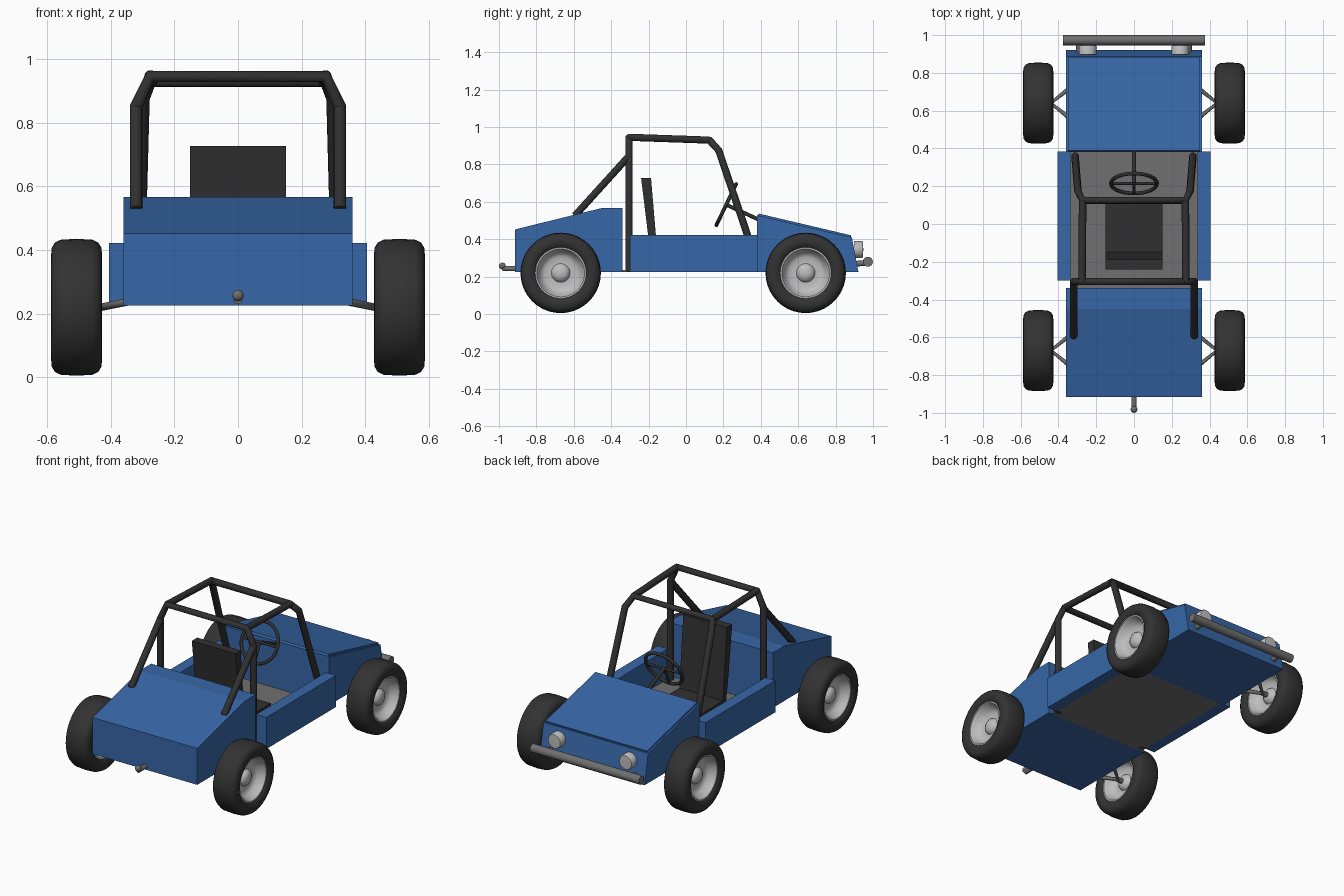
import bpy, bmesh, math
from mathutils import Vector, Matrix

if "Cube" in bpy.data.objects:
    bpy.data.objects.remove(bpy.data.objects["Cube"])


def material(name, rgb):
    m = bpy.data.materials.new(name)
    m.diffuse_color = (*rgb, 1)
    m.use_nodes = True
    m.node_tree.nodes["Principled BSDF"].inputs["Base Color"].default_value = m.diffuse_color
    return m


BLUE = material("body blue", (0.038, 0.135, 0.385))
BLACK = material("tube black", (0.030, 0.030, 0.030))
RUBBER = material("tyre rubber", (0.032, 0.032, 0.032))
GREY = material("chassis grey", (0.16, 0.16, 0.16))
SILVER = material("rim silver", (0.52, 0.52, 0.52))


def add_mesh(name, bm, mat, smooth=False):
    bmesh.ops.recalc_face_normals(bm, faces=bm.faces)
    me = bpy.data.meshes.new(name)
    bm.to_mesh(me)
    bm.free()
    me.materials.append(mat)
    ob = bpy.data.objects.new(name, me)
    bpy.context.collection.objects.link(ob)
    if smooth:
        bpy.ops.object.select_all(action='DESELECT')
        ob.select_set(True)
        bpy.context.view_layer.objects.active = ob
        bpy.ops.object.shade_smooth_by_angle(angle=math.radians(40))
    return ob


def extrude_side(name, profile, x0, x1, mat):
    """Closed (y, z) side profile extruded from x0 to x1."""
    bm = bmesh.new()
    face = bm.faces.new([bm.verts.new((x0, y, z)) for y, z in profile])
    ext = bmesh.ops.extrude_face_region(bm, geom=[face])
    moved = [v for v in ext['geom'] if isinstance(v, bmesh.types.BMVert)]
    bmesh.ops.translate(bm, verts=moved, vec=(x1 - x0, 0, 0))
    return add_mesh(name, bm, mat)


def box(name, x0, x1, y0, y1, z0, z1, mat):
    return extrude_side(name, [(y0, z0), (y1, z0), (y1, z1), (y0, z1)], x0, x1, mat)


def tube(name, points, r, mat, cyclic=False):
    cu = bpy.data.curves.new(name, 'CURVE')
    cu.dimensions = '3D'
    cu.bevel_depth = r
    cu.bevel_resolution = 3
    cu.use_fill_caps = True
    sp = cu.splines.new('POLY')
    sp.points.add(len(points) - 1)
    for p, co in zip(sp.points, points):
        p.co = (*co, 1)
    sp.use_cyclic_u = cyclic
    cu.materials.append(mat)
    ob = bpy.data.objects.new(name, cu)
    bpy.context.collection.objects.link(ob)
    return ob


def lathe_x(name, profile, centre, mat, steps=40):
    """(x, radius) profile spun around the x axis."""
    bm = bmesh.new()
    vs = [bm.verts.new((x, 0, r)) for x, r in profile]
    es = [bm.edges.new(pair) for pair in zip(vs, vs[1:])]
    bmesh.ops.spin(bm, geom=vs + es, cent=(0, 0, 0), axis=(1, 0, 0),
                   angle=2 * math.pi, steps=steps)
    bmesh.ops.remove_doubles(bm, verts=bm.verts, dist=1e-4)
    ob = add_mesh(name, bm, mat, True)
    ob.location = centre
    return ob


# Body shells, hood panel, side sills and cockpit floor
extrude_side("rear_body", [(-0.915, 0.225), (-0.34, 0.225), (-0.34, 0.567),
                           (-0.45, 0.567), (-0.915, 0.452)], -0.36, 0.36, BLUE)
extrude_side("front_body", [(0.38, 0.225), (0.922, 0.225), (0.887, 0.41),
                            (0.38, 0.528)], -0.36, 0.36, BLUE)
extrude_side("hood_panel", [(0.38, 0.525), (0.88, 0.409), (0.883, 0.421),
                            (0.39, 0.537)], -0.35, 0.35, BLUE)
for side, label in ((-1, "left"), (1, "right")):
    box(label + "_side_sill", side * 0.335, side * 0.405, -0.30, 0.385, 0.225, 0.422, BLUE)
box("cockpit_floor", -0.335, 0.335, -0.34, 0.38, 0.225, 0.235, GREY)

# Seat
box("seat_cushion", -0.15, 0.15, -0.17, 0.11, 0.235, 0.285, BLACK)
extrude_side("seat_back", [(-0.175, 0.235), (-0.145, 0.235), (-0.187, 0.727),
                           (-0.24, 0.727), (-0.20, 0.40)], -0.15, 0.15, BLACK)

# Roll cage
R = 0.02


def mirrored_path(half):
    return [(-x, y, z) for x, y, z in half] + half[::-1]


tube("main_hoop", mirrored_path([(0.32, -0.305, 0.225), (0.32, -0.305, 0.85),
                                 (0.275, -0.305, 0.945)]), R, BLACK)
tube("front_hoop", mirrored_path([(0.312, 0.36, 0.33), (0.297, 0.175, 0.875),
                                  (0.272, 0.125, 0.93)]), R, BLACK)
for side, label in ((-1, "left"), (1, "right")):
    tube(label + "_roof_rail", [(side * 0.275, -0.305, 0.945),
                                (side * 0.272, 0.125, 0.93)], R, BLACK)
    tube(label + "_rear_brace", [(side * 0.32, -0.305, 0.845),
                                 (side * 0.32, -0.595, 0.525)], R, BLACK)

# Steering wheel and column
hub = Vector((0, 0.215, 0.585))
up = Vector((0, 0.11, 0.23)).normalized()
across = Vector((1, 0, 0))


def on_rim(a, r=0.122):
    return hub + r * (math.cos(a) * across + math.sin(a) * up)


tube("steering_rim", [on_rim(i * math.tau / 32) for i in range(32)], 0.01, BLACK, True)
tube("steering_spoke", [on_rim(0), on_rim(math.pi)], 0.008, BLACK)
tube("steering_lower_spoke", [hub, on_rim(-math.pi / 2)], 0.008, BLACK)
tube("steering_column", [hub, (0, 0.40, 0.50)], 0.011, BLACK)

# Wheels with wishbones
tyre = [(-0.06, 0.13), (-0.074, 0.145), (-0.08, 0.165), (-0.078, 0.187),
        (-0.068, 0.203), (-0.05, 0.212), (0, 0.215)]
tyre += [(-x, r) for x, r in tyre[-2::-1]]
tyre += [(0.05, 0.125), (-0.05, 0.125), (-0.06, 0.13)]
rim = [(0.04, 0), (0.038, 0.025), (0.028, 0.042), (0.012, 0.05), (0.01, 0.085),
       (0.022, 0.105), (0.048, 0.118), (0.066, 0.128), (0.066, 0.137)]
rim += [(-x, r) for x, r in rim[::-1]]
for y, end in ((-0.67, "rear"), (0.64, "front")):
    for side, label in ((-1, "left"), (1, "right")):
        name = end + "_" + label
        centre = (side * 0.507, y, 0.22)
        lathe_x(name + "_tyre", tyre, centre, RUBBER)
        lathe_x(name + "_rim", rim, centre, SILVER)
        apex = (side * 0.44, y, 0.218)
        tube(name + "_wishbone", [(side * 0.34, y - 0.08, 0.238), apex,
                                  (side * 0.34, y + 0.08, 0.238)], 0.012, GREY)
        tube(name + "_spindle", [apex, (side * 0.50, y, 0.22)], 0.016, GREY)

# Bumper, its mounts and the headlights
tube("bumper", [(-0.375, 0.973, 0.28), (0.375, 0.973, 0.28)], 0.027, GREY)
for side, label in ((-1, "left"), (1, "right")):
    tube(label + "_bumper_mount", [(side * 0.29, 0.90, 0.268),
                                   (side * 0.29, 0.973, 0.275)], 0.016, GREY)
    lamp = lathe_x(label + "_headlight", [(-0.03, 0), (-0.03, 0.046), (0.012, 0.046),
                                          (0.018, 0.042), (0.02, 0)],
                   (side * 0.245, 0.928, 0.345), SILVER, 24)
    lamp.rotation_euler = (0, 0, math.pi / 2)

# Tow hitch
tube("hitch_bar", [(0, -0.90, 0.243), (0, -0.982, 0.243)], 0.014, GREY)
bm = bmesh.new()
bmesh.ops.create_uvsphere(bm, u_segments=16, v_segments=10, radius=0.018,
                          matrix=Matrix.Translation((0, -0.982, 0.257)))
add_mesh("hitch_ball", bm, GREY, True)
